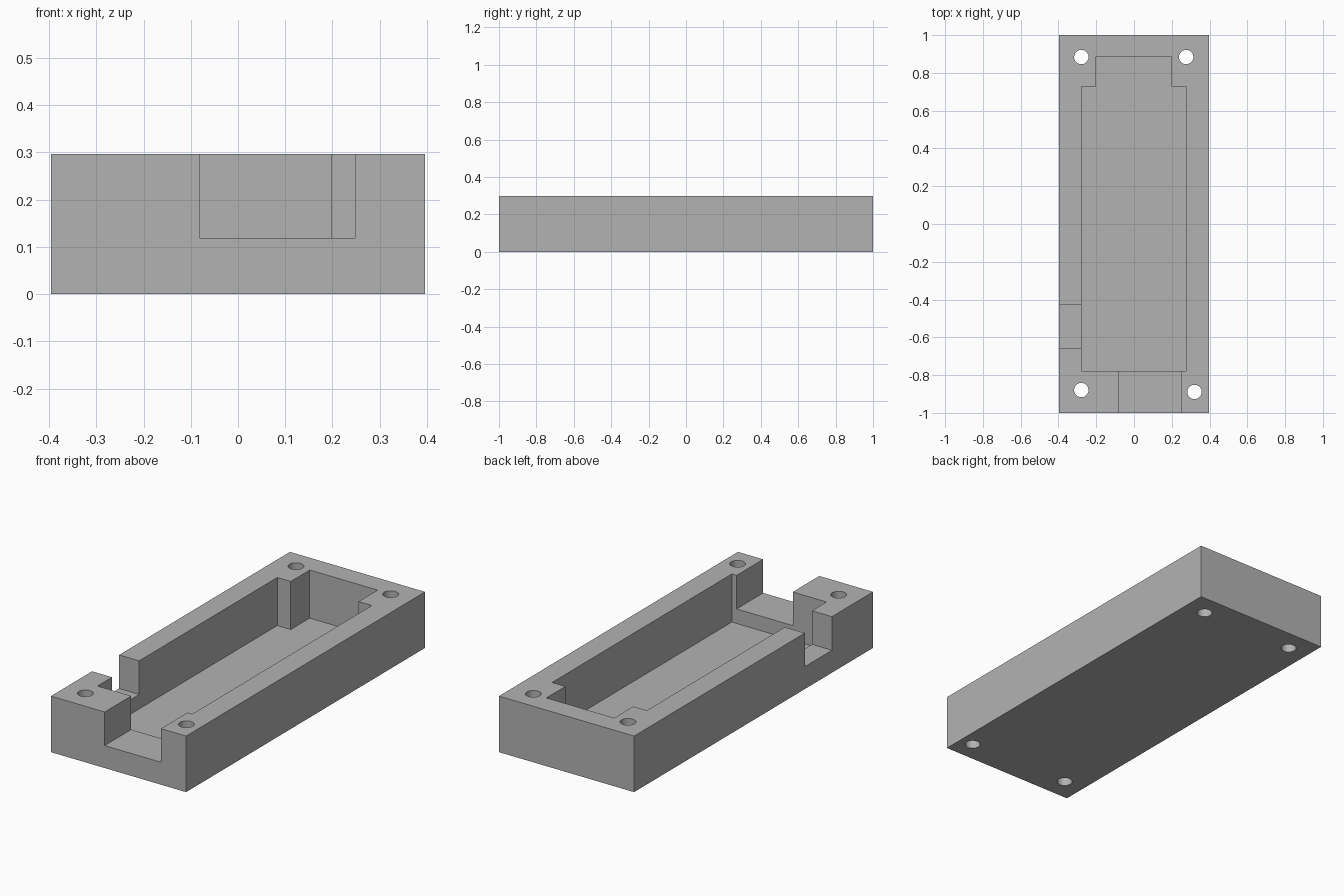
import bpy
import math

cube = bpy.data.objects.get("Cube")
if cube:
    bpy.data.objects.remove(cube, do_unlink=True)

HALF_WIDTH, HEIGHT, FLOOR, NOTCH = 0.396, 0.297, 0.042, 0.119
ABOVE = HEIGHT + 0.1

grey = bpy.data.materials.new("plain grey")
grey.use_nodes = True
grey.diffuse_color = (0.45, 0.45, 0.45, 1)
grey.node_tree.nodes["Principled BSDF"].inputs["Base Color"].default_value = grey.diffuse_color


def box(name, x0, x1, y0, y1, z0, z1):
    bpy.ops.mesh.primitive_cube_add(size=1)
    ob = bpy.context.object
    ob.name = name
    ob.location = ((x0 + x1) / 2, (y0 + y1) / 2, (z0 + z1) / 2)
    ob.scale = (x1 - x0, y1 - y0, z1 - z0)
    bpy.ops.object.transform_apply(location=True, rotation=False, scale=True)
    return ob


def screw_hole(x, y):
    bpy.ops.mesh.primitive_cylinder_add(vertices=48, radius=0.038, depth=1, location=(x, y, HEIGHT / 2))
    bpy.context.object.name = "screw_hole_cutter"
    return bpy.context.object


# Solid block of the tray
tray = box("enclosure_tray", -HALF_WIDTH, HALF_WIDTH, -1, 1, 0, HEIGHT)
tray.data.materials.append(grey)

# Main cavity, narrow recess at the back, front and side cable notches
cutters = [
    box("cavity_cutter", -0.279, 0.276, -0.778, 0.727, FLOOR, ABOVE),
    box("back_recess_cutter", -0.2, 0.198, 0.5, 0.886, FLOOR, ABOVE),
    box("front_notch_cutter", -0.081, 0.248, -1.1, -0.7, NOTCH, ABOVE),
    box("side_notch_cutter", -0.5, -0.2, -0.656, -0.429, NOTCH, ABOVE),
]

# Corner screw holes
cutters += [screw_hole(x, y) for x, y in
            ((-0.279, 0.884), (0.276, 0.884), (-0.279, -0.879), (0.32, -0.889))]

# Cut each shape out of the block
for cutter in cutters:
    cutter.hide_render = True
    bpy.ops.object.select_all(action="DESELECT")
    tray.select_set(True)
    bpy.context.view_layer.objects.active = tray
    cut = tray.modifiers.new("cut", "BOOLEAN")
    cut.operation = "DIFFERENCE"
    cut.solver = "EXACT"
    cut.object = cutter
    bpy.ops.object.modifier_apply(modifier=cut.name)
    bpy.data.objects.remove(cutter, do_unlink=True)

bpy.ops.object.shade_smooth_by_angle(angle=math.radians(30))
